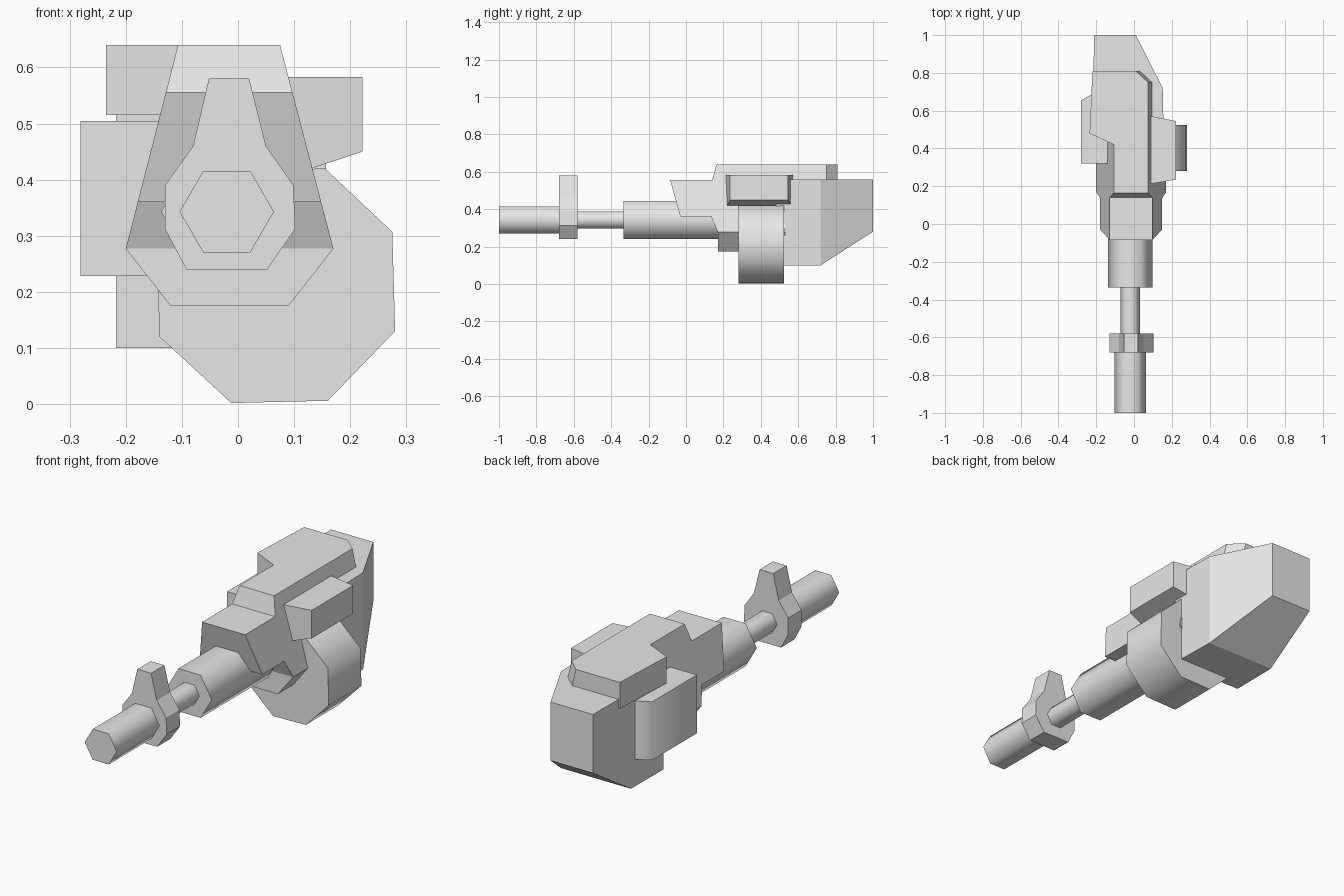
import bpy, bmesh, math

if "Cube" in bpy.data.objects:
    bpy.data.objects.remove(bpy.data.objects["Cube"], do_unlink=True)

grey = bpy.data.materials.new("plain_grey")
grey.diffuse_color = (0.8, 0.8, 0.8, 1)
grey.use_nodes = True
grey.node_tree.nodes["Principled BSDF"].inputs["Base Color"].default_value = (0.8, 0.8, 0.8, 1)


def loft(name, start, end, smooth=None):
    """Solid between two matching 3D outlines."""
    bm = bmesh.new()
    a = [bm.verts.new(p) for p in start]
    b = [bm.verts.new(p) for p in end]
    bm.faces.new(a)
    bm.faces.new(b[::-1])
    n = len(a)
    for i in range(n):
        j = (i + 1) % n
        bm.faces.new((a[i], b[i], b[j], a[j]))
    bmesh.ops.recalc_face_normals(bm, faces=bm.faces)
    mesh = bpy.data.meshes.new(name)
    bm.to_mesh(mesh)
    bm.free()
    mesh.materials.append(grey)
    ob = bpy.data.objects.new(name, mesh)
    bpy.context.collection.objects.link(ob)
    if smooth:
        activate(ob)
        bpy.ops.object.shade_smooth_by_angle(angle=math.radians(smooth))
    return ob


def activate(ob):
    bpy.ops.object.select_all(action='DESELECT')
    ob.select_set(True)
    bpy.context.view_layer.objects.active = ob


def along_y(name, profile, y0, y1, smooth=None):
    return loft(name, [(x, y0, z) for x, z in profile],
                [(x, y1, z) for x, z in profile], smooth)


def along_x(name, profile, x0, x1):
    return loft(name, [(x0, y, z) for y, z in profile],
                [(x1, y, z) for y, z in profile])


def along_z(name, profile, z0, z1, smooth=None):
    return loft(name, [(x, y, z0) for x, y in profile],
                [(x, y, z1) for x, y in profile], smooth)


def intersect(ob, cutter):
    """Keep only the volume shared with the cutter."""
    mod = ob.modifiers.new("shape", 'BOOLEAN')
    mod.operation = 'INTERSECT'
    mod.solver = 'EXACT'
    mod.object = cutter
    activate(ob)
    bpy.ops.object.modifier_apply(modifier=mod.name)
    bpy.data.objects.remove(cutter, do_unlink=True)


# Six-sided barrel sections: radius, front, back
for name, r, y0, y1 in (("muzzle", 0.084, -1, -0.68),
                        ("thin_barrel", 0.052, -0.6, -0.3),
                        ("thick_barrel", 0.117, -0.335, 0.25)):
    hexagon = [(-0.02 + r * math.cos(k * math.pi / 3),
                0.343 + r * math.sin(k * math.pi / 3)) for k in range(6)]
    along_y(name, hexagon, y0, y1, 65)

# Front sight plate
along_y("front_sight", [(-0.052, 0.58), (0.02, 0.58), (0.05, 0.46), (0.099, 0.39),
                        (0.102, 0.312), (0.052, 0.24), (-0.092, 0.24),
                        (-0.13, 0.312), (-0.13, 0.39), (-0.08, 0.46)], -0.68, -0.58)

# Receiver: cross-section trimmed to its side profile
receiver = along_y("receiver", [(-0.2, 0.277), (-0.12, 0.175), (0.09, 0.175),
                                (0.17, 0.277), (0.075, 0.64), (-0.107, 0.64)], -0.2, 0.53)
side = along_x("receiver_cutter", [(-0.085, 0.556), (0.14, 0.556), (0.18, 0.7), (0.7, 0.7),
                                   (0.7, 0.1), (0.17, 0.1), (0.17, 0.277),
                                   (0.135, 0.36), (-0.03, 0.36)], -0.5, 0.5)
intersect(receiver, side)

# Rear top cover with sloped right side
cover = [(-0.107, 0.42), (-0.235, 0.48), (-0.22, 0.81), (0.01, 0.81), (0.075, 0.75), (0.075, 0.42)]
loft("top_cover",
     [(x + (0.03 if x > 0 else 0), y, 0.515) for x, y in cover],
     [(x, y, 0.64) for x, y in cover])

# Stock: plan outline trimmed to its side profile
stock = along_z("stock", [(-0.217, 0.48), (0.157, 0.48), (0.152, 0.72), (0.01, 1),
                          (-0.212, 1)], 0.05, 0.7)
side = along_x("stock_cutter", [(0.4, 0.1), (0.72, 0.1), (1, 0.28), (1.1, 0.345),
                                (1.1, 0.558), (0.4, 0.558)], -0.5, 0.5)
intersect(stock, side)

# Eight-sided drum magazine
along_y("drum", [(0.16, 0.006), (0.28, 0.13), (0.275, 0.307), (0.155, 0.42), (-0.02, 0.415),
                 (-0.145, 0.3), (-0.14, 0.12), (-0.012, 0.002)], 0.28, 0.525, 50)

# Side boxes
along_z("chamfered_side_box", [(-0.12, 0.32), (-0.281, 0.32), (-0.281, 0.655), (-0.215, 0.69),
                               (-0.12, 0.69)], 0.228, 0.505, 65)
loft("tapered_side_box",
     [(0.07, 0.21, 0.4), (0.07, 0.575, 0.4), (0.07, 0.575, 0.583), (0.07, 0.21, 0.583)],
     [(0.222, 0.235, 0.45), (0.222, 0.545, 0.45), (0.222, 0.545, 0.583), (0.222, 0.235, 0.583)])
